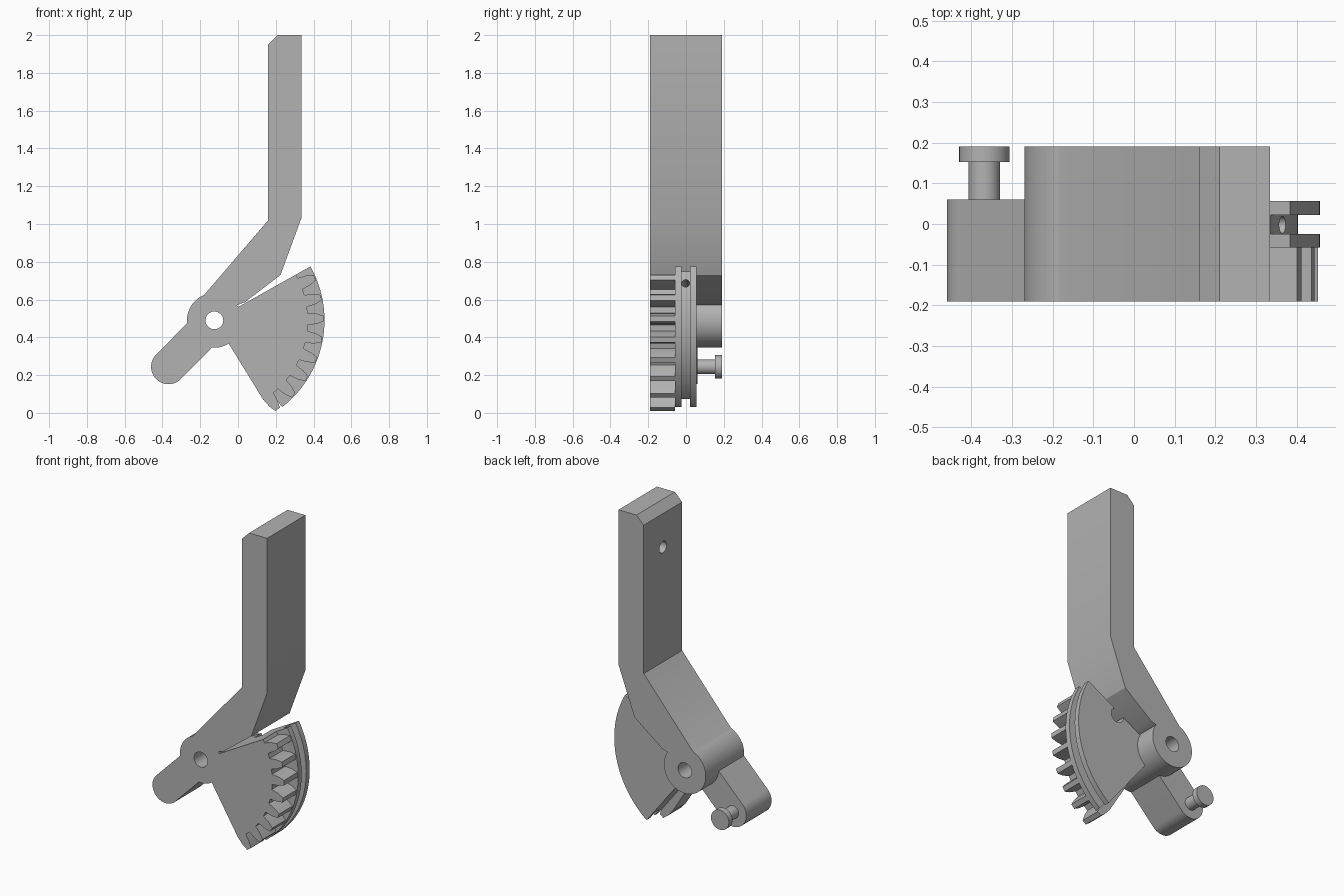
import bpy, bmesh
from math import cos, sin, radians, atan2, pi
from mathutils import Vector

cube = bpy.data.objects.get("Cube")
if cube:
    bpy.data.objects.remove(cube, do_unlink=True)

GREY = (0.45, 0.45, 0.45, 1)
mat = bpy.data.materials.new("plain grey")
mat.use_nodes = True
mat.diffuse_color = GREY
mat.node_tree.nodes["Principled BSDF"].inputs["Base Color"].default_value = GREY

PIVOT = (-0.125, 0.49)
PIN = (-0.368, 0.244)
FRONT, BACK = -0.19, 0.19


def polar(r, deg, c=PIVOT):
    return (c[0] + r * cos(radians(deg)), c[1] + r * sin(radians(deg)))


def arc(r, a0, a1, c=PIVOT, n=32):
    return [polar(r, a0 + (a1 - a0) * i / n, c) for i in range(n + 1)]


def plate(name, outline, y0, y1):
    """Extrude an x-z outline from y0 to y1."""
    bm = bmesh.new()
    face = bm.faces.new([bm.verts.new((x, y0, z)) for x, z in outline])
    new = bmesh.ops.extrude_face_region(bm, geom=[face])["geom"]
    verts = [v for v in new if isinstance(v, bmesh.types.BMVert)]
    bmesh.ops.translate(bm, verts=verts, vec=(0, y1 - y0, 0))
    bmesh.ops.recalc_face_normals(bm, faces=bm.faces)
    mesh = bpy.data.meshes.new(name)
    bm.to_mesh(mesh)
    bm.free()
    mesh.materials.append(mat)
    obj = bpy.data.objects.new(name, mesh)
    bpy.context.collection.objects.link(obj)
    return obj


def rod(name, start, end, r):
    """Cylinder between two points."""
    a, b = Vector(start), Vector(end)
    bpy.ops.mesh.primitive_cylinder_add(vertices=40, radius=r, depth=(b - a).length,
                                        location=(a + b) / 2)
    obj = bpy.context.object
    obj.name = name
    obj.rotation_euler = (b - a).to_track_quat('Z', 'Y').to_euler()
    obj.data.materials.append(mat)
    return obj


def activate(obj):
    bpy.ops.object.select_all(action='DESELECT')
    obj.select_set(True)
    bpy.context.view_layer.objects.active = obj


def cut(obj, *cutters):
    for cutter in cutters:
        mod = obj.modifiers.new("cut", 'BOOLEAN')
        mod.operation, mod.solver, mod.object = 'DIFFERENCE', 'EXACT', cutter
        activate(obj)
        bpy.ops.object.modifier_apply(modifier=mod.name)


# Cranked handle with its round hub
handle = plate("handle", arc(0.145, 112, 394, n=56) + [
    (0.035, 0.585), (0.225, 0.73), (0.335, 1.03), (0.335, 2.0),
    (0.21, 2.0), (0.16, 1.95), (0.16, 1.02)], FRONT, BACK)

# Short arm with a rounded end
tilt = 45.3
arm = plate("short_arm", arc(0.092, tilt + 90, tilt + 270, PIN)
            + [polar(0.092, tilt - 90, PIVOT), polar(0.092, tilt + 90, PIVOT)], FRONT, 0.06)

# Headed pin on the short arm
pin = rod("pin_shaft", (PIN[0], 0.05, PIN[1]), (PIN[0], 0.16, PIN[1]), 0.039)
head = rod("pin_head", (PIN[0], 0.153, PIN[1]), (PIN[0], BACK, PIN[1]), 0.062)

# Toothed sector
TOP, ROOT, TIP = 29.3, 0.495, 0.578
gear_outline = [PIVOT, polar(ROOT, -58.4)]
for i in range(8):
    mid = -54.6 + 11.1 * i
    flank = [(ROOT, 3.7), (0.54, 2.9), (TIP, 1.5)]
    gear_outline += [polar(r, mid - a) for r, a in flank]
    gear_outline += [polar(r, mid + a) for r, a in reversed(flank)]
gear_outline.append(polar(ROOT, TOP))
gear = plate("gear_sector", gear_outline, FRONT, -0.058)


# Cable quadrant: two flanges with a groove between
def wedge(name, r, y0, y1):
    return plate(name, [PIVOT] + arc(r, -52, TOP, n=40), y0, y1)


flange_front = wedge("front_flange", 0.583, -0.058, -0.024)
groove = wedge("groove_core", 0.528, -0.024, 0.022)
flange_back = wedge("back_flange", 0.583, 0.022, 0.056)

# Holes: pivot bore, cable bore with its pocket, blind hole in the handle
pivot_bore = rod("pivot_bore", (PIVOT[0], -0.3, PIVOT[1]), (PIVOT[0], 0.3, PIVOT[1]), 0.047)
pocket = rod("pocket_cutter", (0.17, -0.03, 0.628), (0.17, 0.08, 0.628), 0.045)
cable = rod("cable_cutter", (0.17, -0.002, 0.628), (0.44, -0.002, 0.708), 0.021)
blind = rod("blind_hole_cutter", (0.1, 0, 1.74), (0.27, 0, 1.74), 0.036)

cut(handle, pivot_bore, blind)
cut(groove, pivot_bore, pocket, cable)
cut(flange_back, pivot_bore, pocket)
for part in (arm, gear, flange_front):
    cut(part, pivot_bore)
for cutter in (pivot_bore, pocket, cable, blind):
    bpy.data.objects.remove(cutter, do_unlink=True)

# Smooth the round faces, keep the edges crisp
for part in (handle, arm, pin, head, gear, flange_front, groove, flange_back):
    activate(part)
    bpy.ops.object.shade_smooth_by_angle(angle=radians(25))
